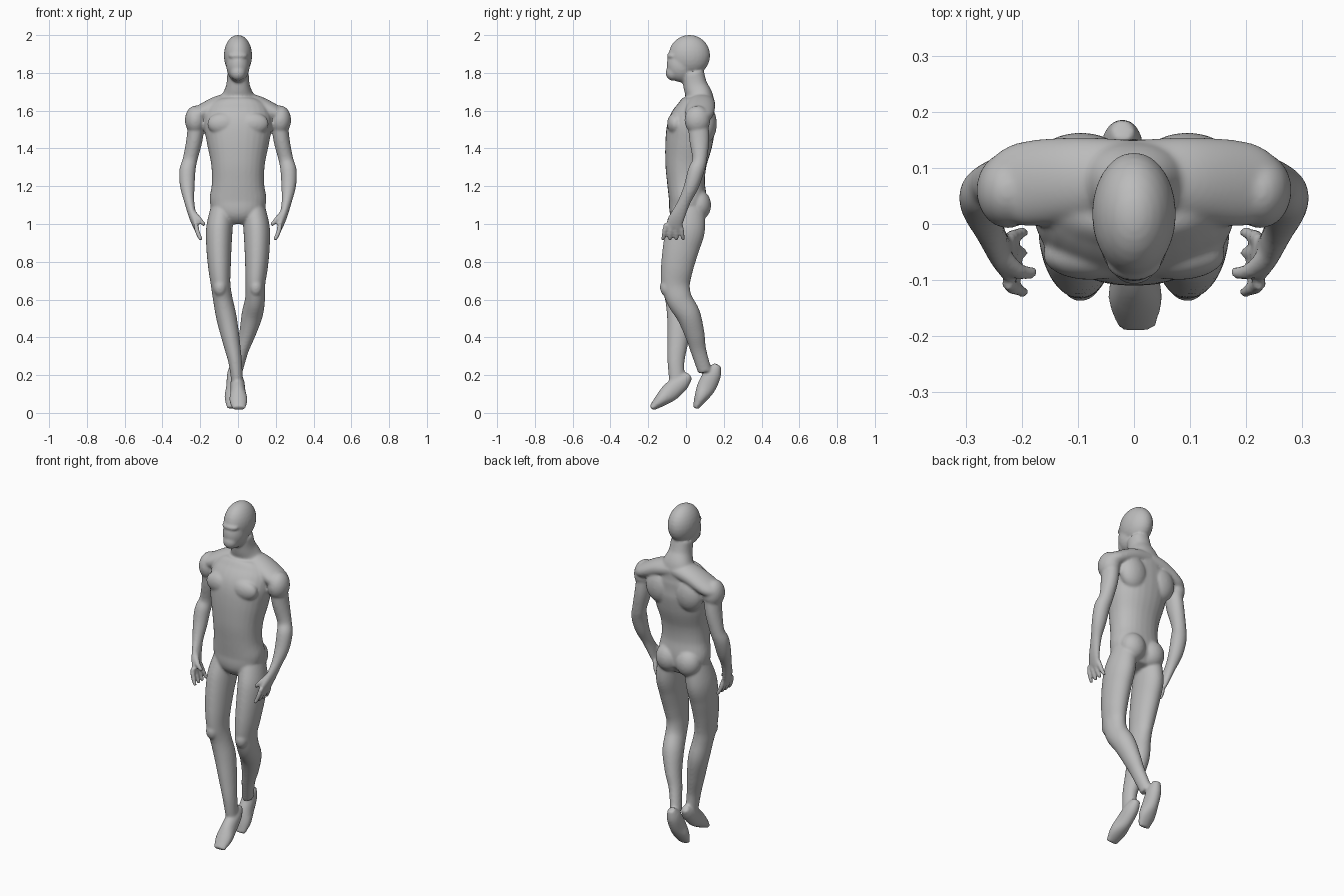
import bpy
import bmesh
from math import cos, sin, pi, copysign
from mathutils import Vector, Matrix

default_cube = bpy.data.objects.get("Cube")
if default_cube:
    bpy.data.objects.remove(default_cube, do_unlink=True)

SIDES = 28
STEPS = 8
ACROSS = Vector((1, 0, 0))
FORWARD = Vector((0, 1, 0))
bm = bmesh.new()


def section(x, y, z, width, depth=None):
    """Centre and radii of one slice; round unless a depth is given."""
    return Vector((x, y, z, width, depth or width))


def spline(sections):
    """Interpolate the sections with a smooth curve."""
    points = [sections[0], *sections, sections[-1]]
    result = []
    for before, start, end, after in zip(points, points[1:], points[2:], points[3:]):
        for step in range(STEPS):
            t = step / STEPS
            slope = (end - before) * t
            bend = (before * 2 - start * 5 + end * 4 - after) * t ** 2
            twist = (start * 3 - before - end * 3 + after) * t ** 3
            result.append(start + (slope + bend + twist) / 2)
    result.append(sections[-1])
    return result


def loft(sections, reference=ACROSS, power=1, flip=1):
    """Skin elliptical rings along a path; flip=-1 mirrors it across x."""
    path = spline(sections)
    centres = [Vector(p[:3]) for p in path]
    rings = []
    for i, slice_data in enumerate(path):
        width, depth = slice_data[3:]
        ahead = centres[min(i + 1, len(path) - 1)]
        behind = centres[max(i - 1, 0)]
        tangent = (ahead - behind).normalized()
        side = (reference - tangent * reference.dot(tangent)).normalized()
        normal = tangent.cross(side)
        ring = []
        for k in range(SIDES):
            angle = 2 * pi * k / SIDES
            u = copysign(abs(cos(angle)) ** power, cos(angle))
            v = copysign(abs(sin(angle)) ** power, sin(angle))
            position = centres[i] + side * u * width + normal * v * depth
            position.x *= flip
            ring.append(bm.verts.new(position))
        rings.append(ring)
    for low, high in zip(rings, rings[1:]):
        for k in range(SIDES):
            n = (k + 1) % SIDES
            bm.faces.new((low[k], low[n], high[n], high[k]))
    bm.faces.new(rings[0])
    bm.faces.new(rings[-1])


def bulge(centre, radii):
    """Ellipsoid that swells the body surface."""
    matrix = Matrix.Translation(centre) @ Matrix.Diagonal((*radii, 1))
    bmesh.ops.create_uvsphere(bm, u_segments=SIDES, v_segments=SIDES // 2,
                              radius=1, matrix=matrix)


def foot(heel, toe):
    """Foot hanging along the line from the heel to the toes."""
    heel, toe = Vector(heel), Vector(toe)
    shape = [(0, .02, .02), (.2, .036, .044), (.5, .04, .05),
             (.75, .048, .036), (1, .034, .015)]
    loft([section(*heel.lerp(toe, t), width, depth) for t, width, depth in shape])


# Torso and neck
torso = [(.02, 1.01, .07, .06), (.01, 1.06, .13, .095), (.01, 1.13, .15, .1),
         (0, 1.22, .138, .1), (0, 1.32, .143, .11), (.015, 1.43, .165, .125),
         (.03, 1.53, .18, .125), (.055, 1.61, .16, .1), (.07, 1.67, .095, .075),
         (.05, 1.73, .064, .064), (.035, 1.8, .057, .06)]
loft([section(0, *row) for row in torso], power=.9)

# Skull, face, brow and chin
bulge((0, .018, 1.892), (.075, .11, .109))
bulge((0, -.025, 1.84), (.062, .078, .09))
bulge((0, -.068, 1.89), (.052, .034, .018))
bulge((0, -.068, 1.8), (.042, .04, .042))

for flip in (1, -1):
    # Shoulder slope, shoulder cap, chest, shoulder blade and buttock
    loft([section(0, .085, 1.65, .065, .05), section(.1, .08, 1.63, .075, .05),
          section(.2, .07, 1.585, .075, .044), section(.25, .06, 1.565, .05, .035)],
         reference=FORWARD, flip=flip)
    bulge((.225 * flip, .06, 1.55), (.056, .068, .077))
    bulge((.078 * flip, -.055, 1.53), (.085, .045, .06))
    bulge((.095 * flip, .105, 1.53), (.085, .058, .1))
    bulge((.065 * flip, .068, 1.1), (.073, .065, .08))

    # Arm and palm
    loft([section(.215, .06, 1.58, .045, .055), section(.23, .07, 1.45, .043, .053),
          section(.254, .072, 1.34, .039), section(.268, .053, 1.28, .043),
          section(.268, .028, 1.2, .039), section(.258, -.008, 1.12, .027, .033),
          section(.24, -.045, 1.04, .02, .04), section(.222, -.068, .985, .014, .044)],
         flip=flip)

    # Fingers and thumb
    for i in range(4):
        knuckle, tip = -.105 + .025 * i, -.122 + .036 * i
        middle = (knuckle + tip) / 2
        loft([section(.224, knuckle, 1, .013), section(.215, middle, .96, .013),
              section(.195, tip, .914, .01)], flip=flip)
    loft([section(.24, -.055, 1.06, .018), section(.207, -.083, 1.025, .015),
          section(.175, -.087, .993, .01)], reference=FORWARD, flip=flip)

    # Kneecap
    bulge((.095 * flip, -.1, .665), (.036, .038, .05))

# Legs: matching thighs, left shin bent behind and right shin crossing in front
thigh = [section(.08, .02, 1.1, .06, .08), section(.098, 0, .98, .07, .102),
         section(.101, -.025, .88, .067, .097), section(.098, -.047, .77, .06, .086),
         section(.092, -.055, .68, .052, .076)]
left_shin = [section(.09, -.035, .6, .053, .068), section(.075, .012, .52, .056, .064),
             section(.05, .045, .42, .044, .053), section(.022, .066, .33, .034, .042),
             section(-.005, .1, .22, .029, .037)]
right_shin = [section(.08, -.045, .6, .052, .065), section(.06, -.034, .5, .054, .066),
              section(.036, -.043, .38, .046, .056), section(.015, -.053, .27, .036, .045),
              section(.005, -.047, .17, .031, .042)]
loft(thigh + left_shin)
loft(thigh + right_shin, flip=-1)
foot(heel=(-.02, .168, .255), toe=(-.025, .05, .025))
foot(heel=(-.005, .02, .2), toe=(.005, -.183, .024))

# One blended skin
bmesh.ops.recalc_face_normals(bm, faces=bm.faces)
mesh = bpy.data.meshes.new("body")
bm.to_mesh(mesh)
bm.free()
body = bpy.data.objects.new("body", mesh)
bpy.context.collection.objects.link(body)

skin = bpy.data.materials.new("plain_grey")
skin.use_nodes = True
grey = (.5, .5, .5, 1)
skin.diffuse_color = grey
skin.node_tree.nodes["Principled BSDF"].inputs["Base Color"].default_value = grey
mesh.materials.append(skin)

remesh = body.modifiers.new("blend_parts", "REMESH")
remesh.mode = "VOXEL"
remesh.voxel_size = .0065
remesh.use_smooth_shade = True
soften = body.modifiers.new("soften_creases", "SMOOTH")
soften.factor = .5
soften.iterations = 9
